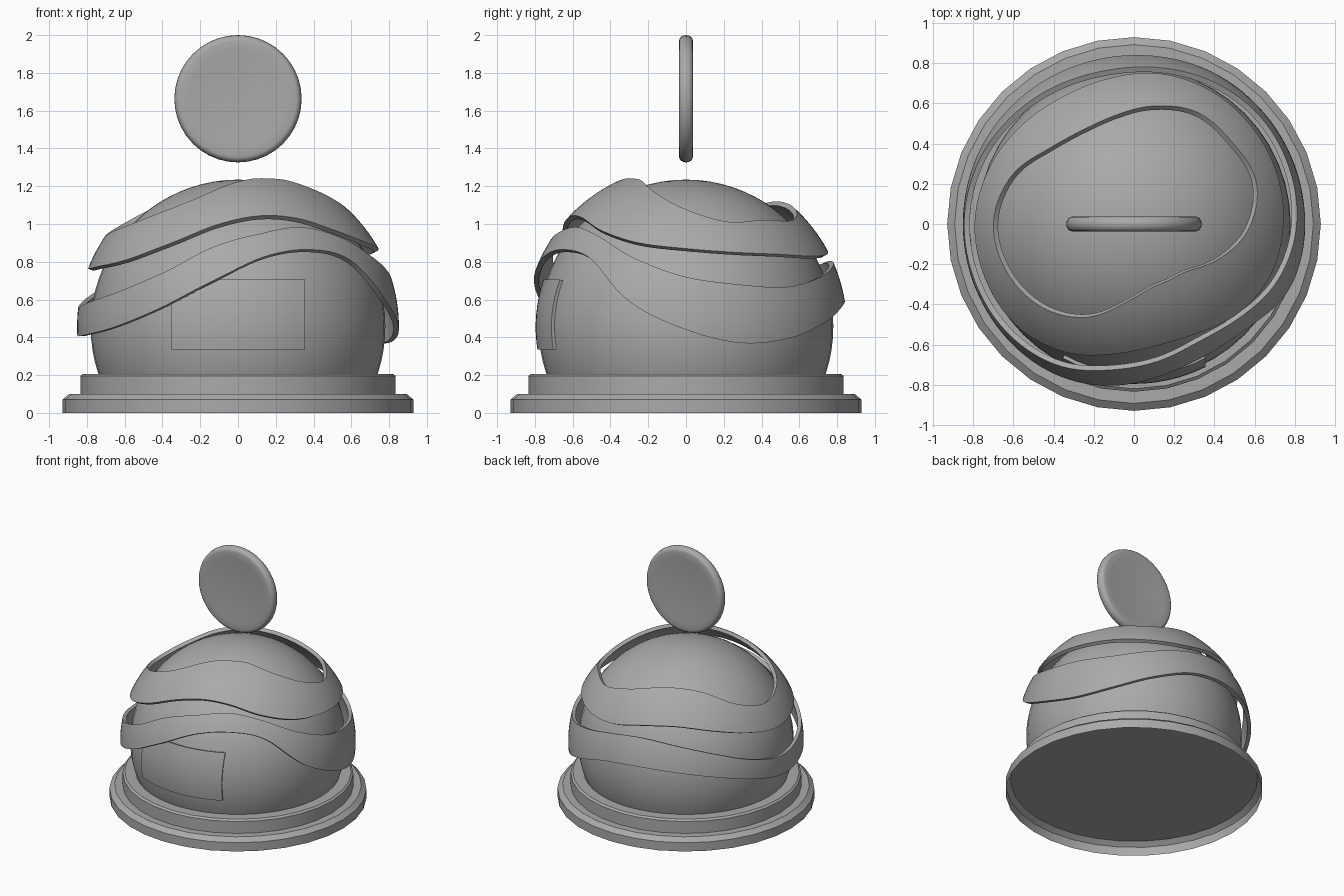
import bpy, bmesh, math

if "Cube" in bpy.data.objects:
    bpy.data.objects.remove(bpy.data.objects["Cube"], do_unlink=True)

# Single flat colour
grey = bpy.data.materials.new("plain_grey")
grey.use_nodes = True
GREY = (0.4, 0.4, 0.4, 1)
grey.diffuse_color = GREY
grey.node_tree.nodes["Principled BSDF"].inputs["Base Color"].default_value = GREY

CENTRE = 0.455      # height of the dome's sphere centre
DOME_R = 0.78
BAND_R = 0.852


def finish(bm, name, thickness=0):
    """Turn a bmesh into a smooth-shaded object, optionally thickened inward."""
    mesh = bpy.data.meshes.new(name)
    bm.to_mesh(mesh)
    bm.free()
    obj = bpy.data.objects.new(name, mesh)
    bpy.context.collection.objects.link(obj)
    mesh.materials.append(grey)
    bpy.ops.object.select_all(action="DESELECT")
    obj.select_set(True)
    bpy.context.view_layer.objects.active = obj
    if thickness:
        solid = obj.modifiers.new("thickness", "SOLIDIFY")
        solid.thickness = thickness
        solid.offset = -1
        bpy.ops.object.modifier_apply(modifier=solid.name)
    bpy.ops.object.shade_smooth_by_angle(angle=math.radians(32))
    return obj


def skin(bm, rows, closed):
    """Join rows of points into quads, facing outward for counterclockwise columns."""
    verts = [[bm.verts.new(p) for p in row] for row in rows]
    n = len(rows[0])
    for low, high in zip(verts, verts[1:]):
        for i in range(n if closed else n - 1):
            k = (i + 1) % n
            bm.faces.new((low[i], low[k], high[k], high[i]))


def around(radius, z, sides):
    return [(radius * math.cos(math.tau * i / sides),
             radius * math.sin(math.tau * i / sides), z) for i in range(sides)]


def lathe(name, profile, sides):
    """Spin an upward (radius, height) profile around z."""
    bm = bmesh.new()
    skin(bm, [around(r, z, sides) for r, z in profile], True)
    bmesh.ops.remove_doubles(bm, verts=bm.verts, dist=0.0001)
    return finish(bm, name)


def wave(values, t):
    """Smooth periodic curve through evenly spaced values, t from 0 to 1."""
    n = len(values)
    i = int(t * n)
    f = t * n - i
    a, b, c, d = (values[(i + k) % n] for k in (-1, 0, 1, 2))
    return b + f / 2 * (c - a + f * (2*a - 5*b + 4*c - d + f * (3*(b - c) + d - a)))


def ribbon(name, bottom, top, columns=108, rows=8):
    """Wavy band on a sphere; edge heights are given every 20 degrees from +x."""
    grid = []
    for j in range(rows + 1):
        row = []
        for i in range(columns):
            t = i / columns
            lo, hi = (math.asin((wave(e, t) - CENTRE) / BAND_R) for e in (bottom, top))
            lat = lo + (hi - lo) * j / rows
            r = BAND_R * math.cos(lat)
            row.append((r * math.cos(math.tau * t), r * math.sin(math.tau * t),
                        CENTRE + BAND_R * math.sin(lat)))
        grid.append(row)
    bm = bmesh.new()
    skin(bm, grid, True)
    return finish(bm, name, 0.028)


# Stepped base; the lower disc is hollow underneath
lathe("base_lower_disc", [(0.93, 0), (0.93, 0.07), (0.893, 0.1), (0, 0.1)], 32)
lathe("base_upper_disc", [(0.835, 0.1), (0.835, 0.195), (0.82, 0.207), (0, 0.207)], 32)

# Dome, rising out of the base
start = math.asin((0.15 - CENTRE) / DOME_R)
lats = [start + (math.pi / 2 - start) * i / 24 for i in range(25)]
lathe("dome", [(DOME_R * math.cos(a), CENTRE + DOME_R * math.sin(a)) for a in lats], 48)

# Curved plate on the front of the dome
bm = bmesh.new()
plate_rows = []
for j in range(9):
    z = 0.335 + 0.37 * j / 8
    xs = [-0.355 + 0.71 * i / 12 for i in range(13)]
    plate_rows.append([(x, -math.sqrt(0.796 ** 2 - x * x - (z - CENTRE) ** 2), z) for x in xs])
skin(bm, plate_rows, False)
finish(bm, "front_plate", 0.025)

# Two wavy ribbons floating around the dome
ribbon("upper_ribbon",
       [.87, .85, .84, .83, .84, .885, .9, .865, .81,
        .765, .775, .81, .895, .995, 1.043, 1.03, .962, .9],
       [1.077, 1.012, 1.022, 1.018, 1.063, 1.107, 1.119, 1.087, .994,
        .941, .971, 1.034, 1.116, 1.2, 1.237, 1.241, 1.227, 1.165])
ribbon("lower_ribbon",
       [.44, .37, .395, .48, .57, .6, .585, .54, .47,
        .41, .415, .455, .55, .695, .825, .865, .81, .58],
       [.72, .68, .667, .715, .775, .805, .775, .71, .62,
        .56, .585, .64, .74, .88, .95, .983, .93, .815])

# Upright coin with slightly dished faces and a rounded rim, above the dome
half, rim, radius = 0.037, 0.03, 0.337
arc = [(radius - rim + rim * math.cos(a), half * math.sin(a))
       for a in (math.pi * (k / 8 - 0.5) for k in range(9))]
dish = [(r, half - 0.012 * (1 - (r / 0.29) ** 2)) for r in (0.26, 0.18, 0.09, 0)]
coin = lathe("coin", [(r, -z) for r, z in reversed(dish)] + arc + dish, 40)
coin.rotation_euler.x = math.pi / 2
coin.location.z = 2 - radius
